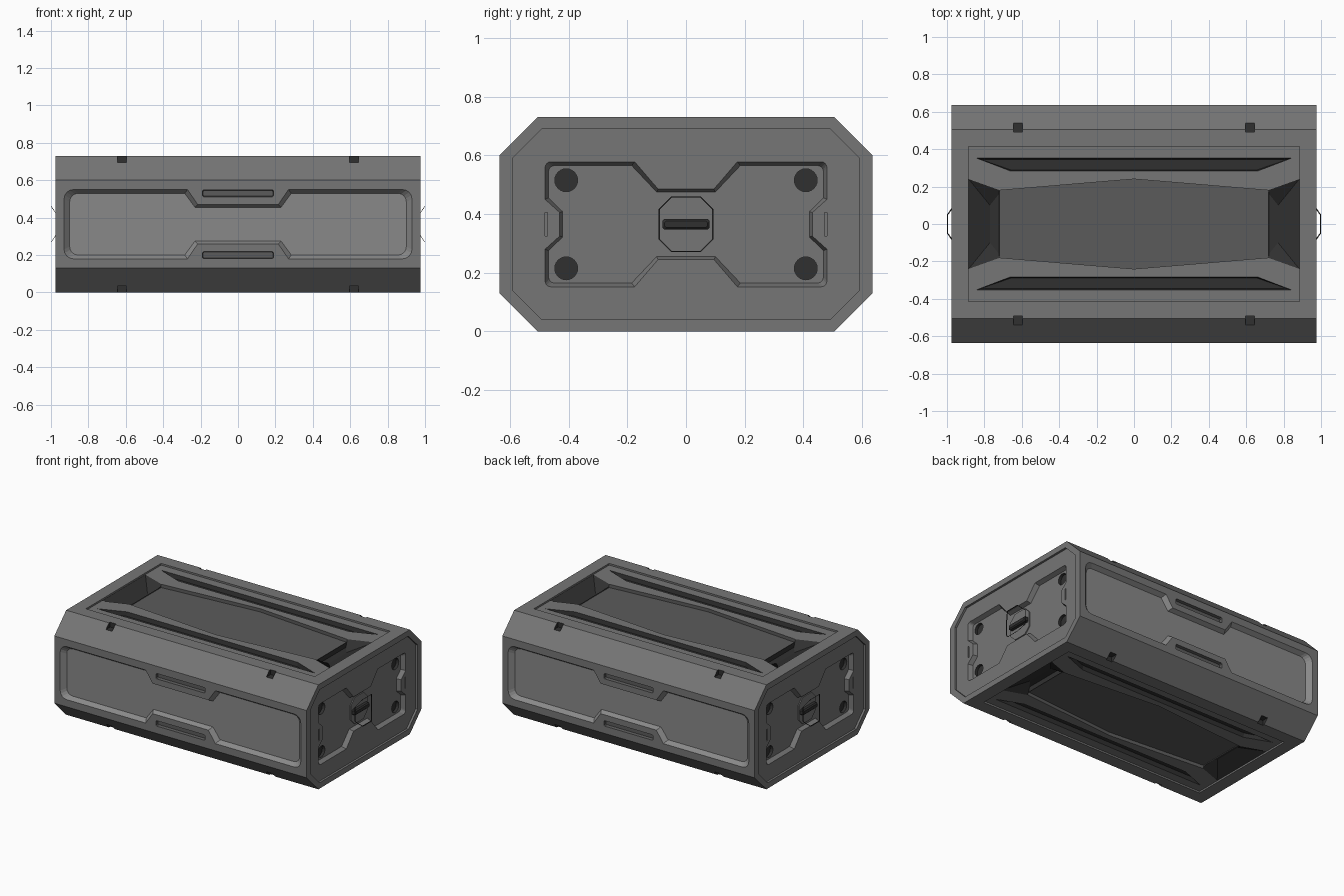
import bpy, bmesh, math

if "Cube" in bpy.data.objects:
    bpy.data.objects.remove(bpy.data.objects["Cube"])

HX, HY, HZ = 0.975, 0.635, 0.365      # half sizes of the crate; centre at z = HZ


def material(name, v):
    m = bpy.data.materials.new(name)
    m.diffuse_color = (v, v, v, 1)
    m.use_nodes = True
    m.node_tree.nodes["Principled BSDF"].inputs["Base Color"].default_value = m.diffuse_color
    return m


GREY, PANEL = material("grey_shell", 0.18), material("light_panel", 0.25)
FLOOR, DARK = material("dim_floor", 0.105), material("dark_recess", 0.03)


def finish(name, bm, mat):
    bmesh.ops.recalc_face_normals(bm, faces=bm.faces[:])
    me = bpy.data.meshes.new(name)
    bm.to_mesh(me)
    bm.free()
    me.materials.append(mat)
    ob = bpy.data.objects.new(name, me)
    bpy.context.collection.objects.link(ob)
    return ob


def loft(name, loops, mat=GREY, closed=False):
    """Solid through a list of equal-length 3D loops; capped, or closed into a ring."""
    bm = bmesh.new()
    rings = [[bm.verts.new(p) for p in lp] for lp in loops]
    n = len(rings[0])
    for a, b in zip(rings, rings[1:] + (rings[:1] if closed else [])):
        for i in range(n):
            bm.faces.new((a[i], a[(i + 1) % n], b[(i + 1) % n], b[i]))
    if not closed:
        bm.faces.new(rings[0])
        bm.faces.new(rings[-1])
    return finish(name, bm, mat)


def mirror4(q):
    """Full loop from its first-quadrant points, counter-clockwise."""
    return (q + [(-u, v) for u, v in q[::-1]] + [(-u, -v) for u, v in q]
            + [(u, -v) for u, v in q[::-1]])


def rect(u, v, cu=0, cv=0):
    return [(cu + a, cv + b) for a, b in mirror4([(u, v)])]


def octagon(u, v, c):
    return mirror4([(u, v - c), (u - c, v)])


def dogbone(h, v, neck, a, b, r, side=()):
    """Rounded panel outline, narrowed in the middle."""
    arc = [(h - r + r * math.cos(t * math.pi / 8), v - r + r * math.sin(t * math.pi / 8))
           for t in range(5)]
    return mirror4(list(side) + arc + [(a, v), (b, neck)])


# Placement of a 2D outline on each pair of faces; d is the height above the face
def on_front(s):
    return lambda u, v, d: (u, s * (HY + d), HZ + v)


def on_end(s):
    return lambda u, v, d: (s * (HX + d), u, HZ + v)


def on_top(s):
    return lambda u, v, d: (u, v, HZ + s * (HZ + d))


# Main shell: octagonal prism
shell = loft("crate_shell", [[on_end(s)(u, v, 0) for u, v in octagon(HY, HZ, 0.13)]
                             for s in (-1, 1)])


def cut_with(cutter):
    cutter.hide_render = True
    m = shell.modifiers.new("cut", 'BOOLEAN')
    m.operation, m.solver, m.object = 'DIFFERENCE', 'EXACT', cutter
    m.material_mode = 'TRANSFER'
    bpy.context.view_layer.objects.active = shell
    bpy.ops.object.modifier_apply(modifier=m.name)
    bpy.data.objects.remove(cutter)


def recess(place, outer, inner, depth, start=0.0, mat=GREY):
    """Sink a recess whose walls run from the outer to the inner outline."""
    cut_with(loft("cutter", [[place(u, v, d) for u, v in lp] for lp, d in
                             ((outer, 0.05), (outer, start), (inner, -depth))], mat))


for s in (-1, 1):
    side = "right" if s > 0 else "left"

    # Long side panels with a grip slot above and below
    f = on_front(s)
    recess(f, dogbone(0.93, 0.185, 0.105, 0.27, 0.215, 0.05),
           dogbone(0.9, 0.165, 0.09, 0.285, 0.23, 0.045), 0.03, mat=PANEL)
    for v in (-1, 1):
        cv = v * 0.165
        slot = [(u, w + cv) for u, w in octagon(0.19, 0.019, 0.006)]
        recess(f, slot, [(u * 0.98, cv + (w - cv) * 0.8) for u, w in slot], 0.02, mat=FLOOR)

    # End caps: stepped frame, shaped panel, round sockets and side clips
    e = on_end(s)
    frame = octagon(0.59, 0.325, 0.1)
    recess(e, frame, frame, 0.015)
    recess(e, dogbone(0.48, 0.213, 0.12, 0.175, 0.095, 0.02, [(0.43, 0.04), (0.48, 0.085)]),
           dogbone(0.468, 0.2, 0.11, 0.185, 0.1, 0.02, [(0.42, 0.043), (0.468, 0.09)]),
           0.045, -0.015)
    for a in (-1, 1):
        clip = rect(0.005, 0.04, a * 0.476)
        recess(e, clip, clip, 0.03)
        for b in (-1, 1):
            ring = [(a * 0.408 + 0.039 * math.cos(t * math.pi / 12),
                     b * 0.15 + 0.039 * math.sin(t * math.pi / 12)) for t in range(24)]
            recess(e, ring, ring, 0.065, mat=DARK)

    # Top and bottom: shallow tray, dim floor, dark long slots and end pits
    t = on_top(s)
    tray = rect(0.885, 0.415)
    recess(t, tray, tray, 0.012)
    basin = mirror4([(0.72, 0.18), (0.001, 0.24)])
    recess(t, basin, basin, 0.035, mat=FLOOR)
    for a in (-1, 1):
        long_slot = [(-0.84, a * 0.352), (0.84, a * 0.352), (0.66, a * 0.283), (-0.66, a * 0.283)]
        low = [(-0.82, a * 0.345), (0.82, a * 0.345), (0.66, a * 0.29), (-0.66, a * 0.29)]
        recess(t, long_slot, low, 0.04, -0.012, DARK)
        pit = [(a * 0.884, 0.24), (a * 0.884, -0.24), (a * 0.719, -0.181), (a * 0.719, 0.181)]
        pit_low = [(a * 0.77, 0.1), (a * 0.77, -0.1), (a * 0.722, -0.16), (a * 0.722, 0.16)]
        recess(t, pit, pit_low, 0.06, -0.012, DARK)
        # Small square notches along the long top and bottom edges
        for b in (-1, 1):
            notch = rect(0.024, 0.03, a * 0.62, b * 0.522)
            recess(t, notch, notch, 0.034, mat=DARK)

    # Thin octagonal handle trim, flared outward at its top and bottom
    def trim(w, h, c, off):
        return [e(u, v, -0.04 + 0.684 * abs(v) + off) for u, v in octagon(w, h, c)]
    loft("handle_trim_" + side, [trim(0.093, 0.095, 0.043, -0.003), trim(0.093, 0.095, 0.043, 0),
                                 trim(0.089, 0.091, 0.041, 0), trim(0.089, 0.091, 0.041, -0.003)],
         DARK, closed=True)

    # Flat handle plate and the grip bar across it
    loft("handle_plate_" + side, [[e(u, v, d) for u, v in octagon(0.091, 0.093, 0.042)]
                                  for d in (-0.05, -0.038)])
    loft("handle_bar_" + side, [[e(u, v, d) for u, v in octagon(w, h, 0.006)] for w, h, d in
                                ((0.08, 0.018, -0.05), (0.08, 0.018, -0.018), (0.074, 0.011, -0.01))], DARK)
